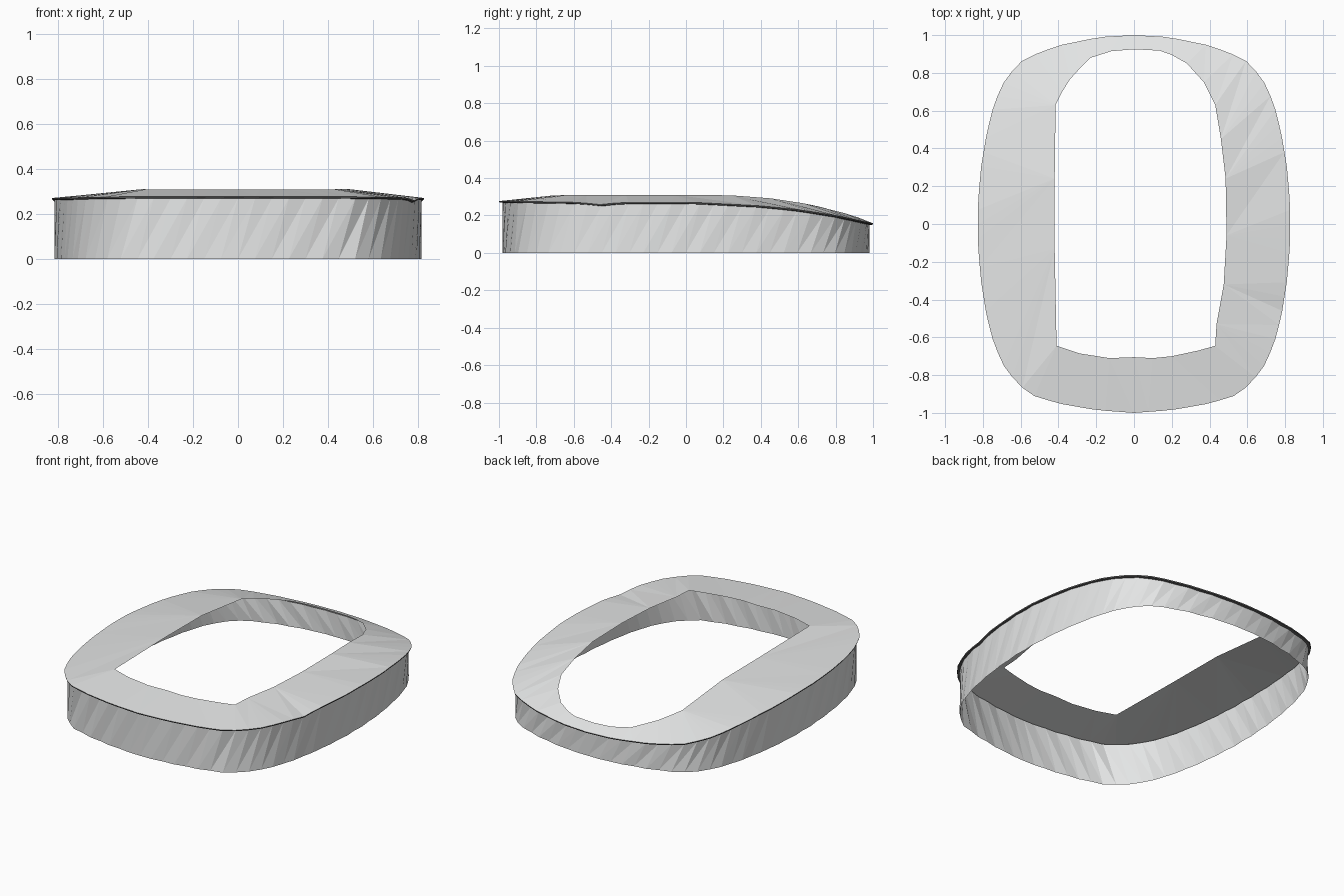
import bpy, math
from mathutils import Vector

if "Cube" in bpy.data.objects:
    bpy.data.objects.remove(bpy.data.objects["Cube"])


def material(name, color):
    mat = bpy.data.materials.new(name)
    mat.use_nodes = True
    mat.diffuse_color = color
    mat.node_tree.nodes["Principled BSDF"].inputs["Base Color"].default_value = color
    return mat


def interpolate(table, t):
    for (a, za), (b, zb) in zip(table, table[1:]):
        if t <= b:
            return za + (zb - za) * max(0, t - a) / (b - a)
    return table[-1][1]


def resample(points, count):
    """Evenly spaced points along a closed outline."""
    closed = points + points[:1]
    lengths = [math.dist(a, b) for a, b in zip(closed, closed[1:])]
    out, i, start = [], 0, 0.0
    for k in range(count):
        target = sum(lengths) * k / count
        while target > start + lengths[i]:
            start += lengths[i]
            i += 1
        a, b = Vector(closed[i]), Vector(closed[i + 1])
        out.append(a.lerp(b, (target - start) / lengths[i]))
    return out


def build(name, verts, faces, mat):
    mesh = bpy.data.meshes.new(name)
    mesh.from_pydata(verts, [], faces)
    mesh.materials.append(mat)
    obj = bpy.data.objects.new(name, mesh)
    bpy.context.collection.objects.link(obj)


def strip(n, shift=0):
    """Triangles between an upper loop (first n) and a lower loop (next n)."""
    faces = []
    for i in range(n):
        j = (i + 1) % n
        p, q = n + (i - shift) % n, n + (j - shift) % n
        faces += [(i, p, q), (i, q, j)]
    return faces


# Outer outline, front to back on the left side, then mirrored
half = [(0, -1), (.2, -.985), (.4, -.95), (.53, -.91), (.6, -.86), (.68, -.77),
        (.74, -.64), (.78, -.49), (.81, -.3), (.827, -.1), (.827, .1), (.81, .3),
        (.78, .48), (.74, .64), (.68, .77), (.6, .86), (.52, .9), (.4, .945),
        (.18, .99), (0, 1)]
outline = half + [(-x, y) for x, y in half[-2:0:-1]]
COUNT = 80
outer = resample(outline, COUNT)

# Opening, counter-clockwise from the front
opening = [(0, -.705), (.1, -.71), (.2, -.7), (.34, -.67), (.43, -.645),
           (.437, -.53), (.475, -.32), (.49, -.06), (.485, .24), (.46, .45),
           (.43, .63), (.37, .75), (.28, .85), (.2, .895), (.135, .918),
           (0, .925), (-.12, .915), (-.23, .88), (-.29, .82), (-.34, .765),
           (-.38, .7), (-.415, .63), (-.42, .24), (-.42, -.13), (-.41, -.645),
           (-.29, -.685), (-.13, -.71)]

# Heights along the length for the outer and inner edges of the rim
edge_height = [(-1, .277), (-.6, .271), (.05, .27), (.4, .252), (.6, .232),
               (.8, .201), (.9, .18), (1, .158)]
inner_height = [(-.72, .307), (-.6, .31), (.2, .31), (.35, .302), (.55, .282),
                (.7, .25), (.85, .212), (.93, .186)]


def edge_z(p):
    dip = .012 * max(0, 1 - abs(p.y + .46) / .12) if p.x > 0 else 0
    return interpolate(edge_height, p.y) - dip


def angle(p):
    return math.atan2(p[0] / .8, -p[1]) % math.tau


shell = material("light grey", (.78, .79, .79, 1))
trim = material("dark grey", (.12, .12, .12, 1))

# Sloping rim: merge the two loops by angle
rim_verts = [(p.x, p.y, edge_z(p)) for p in outer]
rim_verts += [(x, y, interpolate(inner_height, y)) for x, y in opening]
inner_count = len(opening)
faces, i, k = [], 0, 0
while i < COUNT or k < inner_count:
    next_outer = angle(outer[i + 1]) if i + 1 < COUNT else math.tau
    next_inner = angle(opening[k + 1]) if k + 1 < inner_count else math.tau
    a, b = i % COUNT, COUNT + k % inner_count
    if k == inner_count or (i < COUNT and next_outer <= next_inner):
        faces.append((a, (i + 1) % COUNT, b))
        i += 1
    else:
        faces.append((a, COUNT + (k + 1) % inner_count, b))
        k += 1
build("sloping_rim", rim_verts, faces, shell)

# Faintly fluted wall outline just inside the rim
wall = []
for n, p in enumerate(outer):
    flute = .0022 if n % 2 else -.0022
    wall.append(Vector((p.x * .985, p.y * .983)) + p.normalized() * flute)

# Thin dark lip under the rim, turning in to the wall
top = [(p.x, p.y, edge_z(p)) for p in outer]
low = [(p.x * .998, p.y * .998, edge_z(p) - .007) for p in outer]
seam = [(w.x, w.y, edge_z(p) - .009) for w, p in zip(wall, outer)]
build("lip_edge", top + low, strip(COUNT), trim)
build("lip_underside", low + seam, strip(COUNT), trim)

# Upright wall with slanted flutes
base = [(w.x, w.y, 0) for w in wall]
build("side_wall", seam + base, strip(COUNT, 2), shell)
